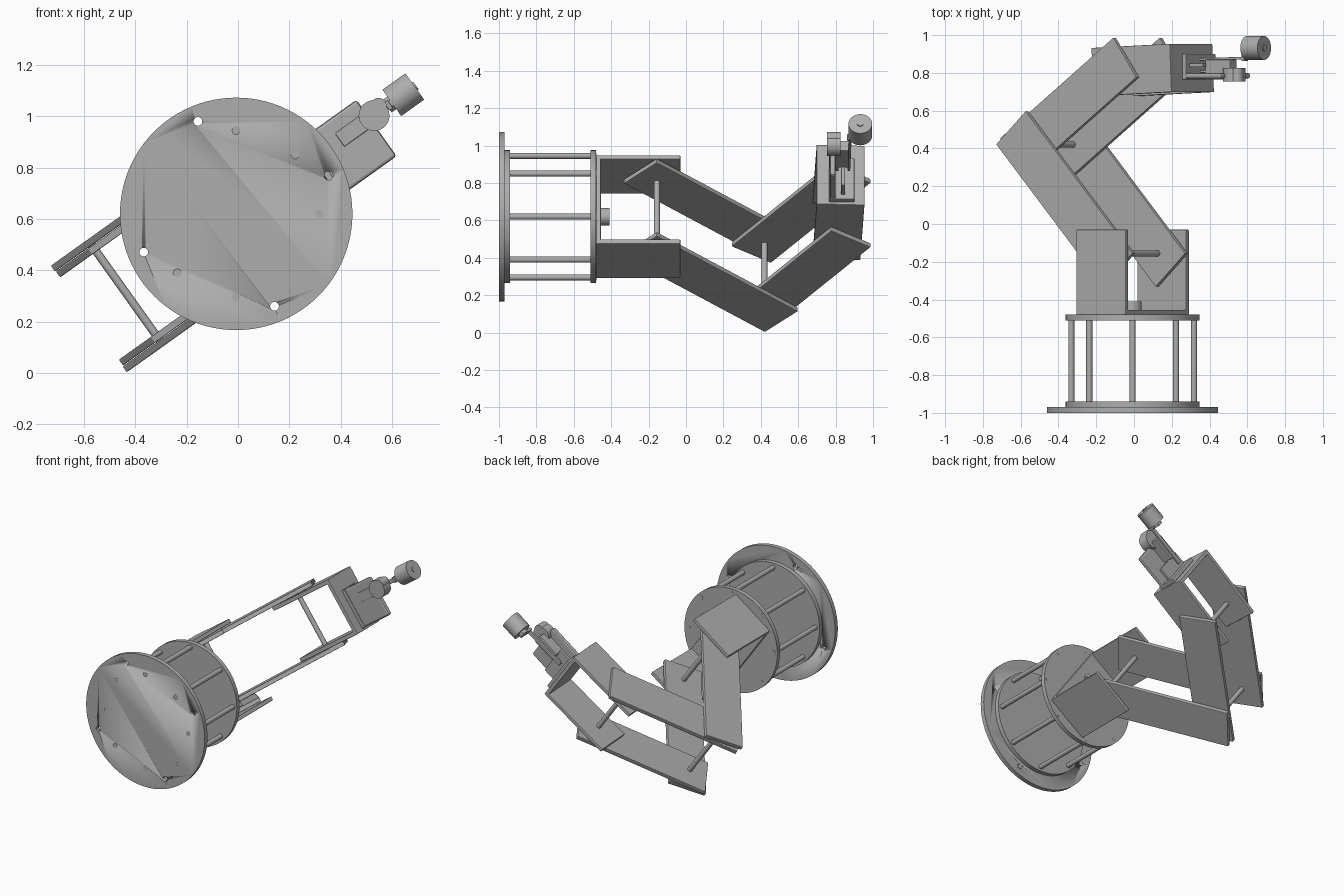
import bpy, bmesh, math
from mathutils import Matrix, Vector

cube = bpy.data.objects.get("Cube")
if cube:
    bpy.data.objects.remove(cube, do_unlink=True)

grey = bpy.data.materials.new("machined_grey")
grey.use_nodes = True
COLOR = (0.42, 0.42, 0.42, 1)
grey.diffuse_color = COLOR
grey.node_tree.nodes["Principled BSDF"].inputs["Base Color"].default_value = COLOR

# Arm frame: local x runs along the reach, y up the base axis, z across the plates
FRAME = Matrix.Translation((-0.007, 0, 0.62)) @ Matrix.Rotation(math.radians(-35.5), 4, 'Y')
ALONG_Y = Matrix.Rotation(math.pi / 2, 4, 'X')
ALONG_X = Matrix.Rotation(math.pi / 2, 4, 'Y')
ALONG_Z = Matrix.Identity(4)


def finish(name, bm, frame, bevel=0):
    mesh = bpy.data.meshes.new(name)
    bm.to_mesh(mesh)
    bm.free()
    mesh.materials.append(grey)
    ob = bpy.data.objects.new(name, mesh)
    bpy.context.collection.objects.link(ob)
    ob.matrix_world = frame
    if bevel:
        mod = ob.modifiers.new("soft_edges", 'BEVEL')
        mod.width, mod.segments = bevel, 2
    return ob


def box(name, lo, hi, turn=0, pivot=(0, 0), bevel=0.004):
    """Box between two corners, turned in the plane of the plates about pivot."""
    lo, hi = Vector(lo), Vector(hi)
    bm = bmesh.new()
    bmesh.ops.create_cube(bm, size=1)
    bmesh.ops.transform(bm, matrix=Matrix.Translation((lo + hi) / 2) @ Matrix.Diagonal((*(hi - lo), 1)), verts=bm.verts)
    place = Matrix.Translation((*pivot, 0)) @ Matrix.Rotation(turn, 4, 'Z')
    return finish(name, bm, FRAME @ place, bevel)


def cylinder(name, centre, radius, length, axis, frame=FRAME, sides=32):
    bm = bmesh.new()
    bmesh.ops.create_cone(bm, cap_ends=True, segments=sides, radius1=radius, radius2=radius, depth=length)
    ob = finish(name, bm, frame @ Matrix.Translation(centre) @ axis)
    bpy.ops.object.select_all(action='DESELECT')
    ob.select_set(True)
    bpy.context.view_layer.objects.active = ob
    bpy.ops.object.shade_smooth_by_angle(angle=math.radians(35))
    return ob


# Drum base: three discs and a ring of spacer rods
BASE = Matrix.Translation((-0.007, 0, 0.62))
foot = cylinder("foot_disc", (0, -0.985, 0), 0.453, 0.03, ALONG_Y, BASE, 96)
cylinder("lower_disc", (0, -0.955, 0), 0.355, 0.03, ALONG_Y, BASE, 96)
cylinder("upper_disc", (0, -0.495, 0), 0.355, 0.03, ALONG_Y, BASE, 96)
for i in range(8):
    a = i * math.pi / 4
    cylinder(f"spacer_rod_{i}", (0.325 * math.cos(a), -0.74, 0.325 * math.sin(a)),
             0.016, 0.522, ALONG_Y, BASE, 20)

# Bolt holes through the foot
for i in range(4):
    a = math.pi / 8 + i * math.pi / 2
    cutter = cylinder(f"bolt_cutter_{i}", (0.39 * math.cos(a), -0.985, 0.39 * math.sin(a)),
                      0.017, 0.1, ALONG_Y, BASE, 20)
    cutter.hide_render = True
    cutter.hide_viewport = True
    mod = foot.modifiers.new("bolt_hole", 'BOOLEAN')
    mod.object, mod.operation = cutter, 'DIFFERENCE'

# Turntable bracket
cylinder("turntable_hub", (0, -0.44, 0), 0.047, 0.06, ALONG_Y)
box("turntable_plate", (-0.16, -0.48, -0.29), (0.16, -0.455, 0.29))
for side, s in (("upper", 1), ("lower", -1)):
    box(f"turntable_{side}_cheek", (-0.16, -0.48, s * 0.277 - 0.013), (0.16, -0.03, s * 0.277 + 0.013))

# Paired link plates and the pivot rods between them
SHOULDER, ELBOW, WRIST = Vector((0, -0.155)), Vector((-0.529, 0.42)), Vector((0.01, 0.81))


def link(name, start, end, across):
    d = end - start
    for side, s in (("upper", 1), ("lower", -1)):
        box(f"{name}_{side}_plate", (-0.122, -0.13, s * across - 0.014),
            (d.length + 0.122, 0.13, s * across + 0.014), math.atan2(d.y, d.x), start)


link("upper_arm", SHOULDER, ELBOW, 0.241)
link("forearm", ELBOW, WRIST, 0.211)
for name, p, half in (("shoulder", SHOULDER, 0.26), ("elbow", ELBOW, 0.25), ("wrist", WRIST, 0.22)):
    cylinder(f"{name}_rod", (*p, 0), 0.016, 2 * half, ALONG_Z, sides=20)

# Wrist bracket
TILT = math.radians(2.5)
for side, s in (("upper", 1), ("lower", -1)):
    box(f"wrist_{side}_cheek", (-0.135, -0.128, s * 0.182 - 0.013), (0.375, 0.128, s * 0.182 + 0.013), TILT, WRIST)
box("wrist_plate", (0.35, -0.128, -0.195), (0.376, 0.128, 0.195), TILT, WRIST)

# Gripper mount, palm with a rounded nose, and servo
box("gripper_flange", (0.385, 0.765, -0.18), (0.412, 0.9, 0.09))
box("gripper_palm", (0.39, 0.77, -0.18), (0.64, 0.8, 0.09), bevel=0.012)
box("servo_body", (0.495, 0.765, -0.032), (0.655, 0.87, 0.032))
box("servo_ears", (0.46, 0.8, -0.032), (0.69, 0.815, 0.032))
box("palm_rib", (0.41, 0.83, -0.15), (0.5, 0.85, 0.06))
cylinder("palm_nose", (0.66, 0.79, 0), 0.06, 0.07, ALONG_Y)
cylinder("nose_knuckle", (0.695, 0.79, 0.02), 0.032, 0.07, ALONG_Y)

# Lever carrying the roller
box("lever", (0.46, 0.852, -0.014), (0.77, 0.866, 0.014), math.radians(1.5))
box("roller_yoke", (0.72, 0.862, -0.02), (0.737, 0.96, 0.02))
cylinder("roller_neck", (0.738, 0.932, 0), 0.03, 0.03, ALONG_X)
cylinder("roller", (0.8, 0.932, 0), 0.063, 0.11, ALONG_X, sides=48)
cylinder("roller_cap", (0.857, 0.932, 0), 0.018, 0.008, ALONG_X, sides=20)
